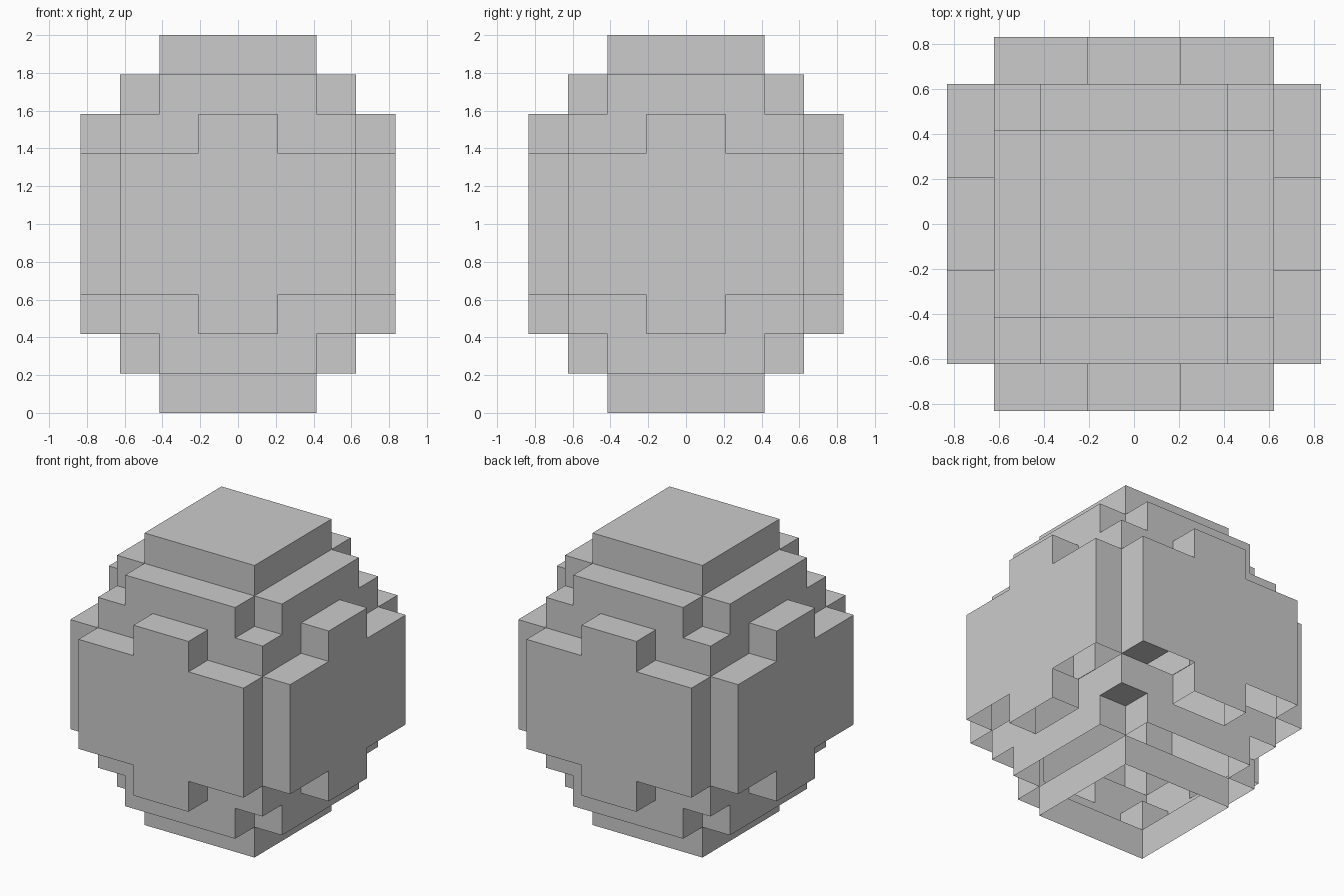
import bpy, bmesh
from mathutils import Vector

if "Cube" in bpy.data.objects:
    bpy.data.objects.remove(bpy.data.objects["Cube"])

U = 2 / 9.6                                   # block size
XY = [k * U for k in (-4, -3, -2, -1, 1, 2, 3, 4)]
Z = [0, U, 2 * U, 3 * U, 2 - 3 * U, 2 - 2 * U, 2 - U, 2]

# Plan of each layer from the pole to the middle: half-sizes (in blocks) of crossing boxes
PLANS = [
    [(2, 2)],                                 # cap
    [(3, 2), (2, 3)],                         # cross-shaped step
    [(3, 3), (4, 1), (1, 4)],                 # square step with side tabs
    [(4, 3), (3, 4)],                         # wide belt
]


def filled(i, j, k):
    if not all(0 <= n < 7 for n in (i, j, k)):
        return False
    x = abs(XY[i] + XY[i + 1]) / 2 / U
    y = abs(XY[j] + XY[j + 1]) / 2 / U
    return any(x < a and y < b for a, b in PLANS[min(k, 6 - k)])


# The only undersides that are closed: one corner notch and one belt end
CLOSED_UNDERSIDES = {(5, 5, 2), (5, 6, 3)}

bm = bmesh.new()


def add_face(cell, axis, side):
    """One wall of a cell, on the low (0) or high (1) side of an axis."""
    grids = (XY, XY, Z)
    b, c = (axis + 1) % 3, (axis + 2) % 3
    ring = [(0, 0), (1, 0), (1, 1), (0, 1)]
    if not side:
        ring.reverse()
    verts = []
    for p, q in ring:
        co = Vector()
        co[axis] = grids[axis][cell[axis] + side]
        co[b] = grids[b][cell[b] + p]
        co[c] = grids[c][cell[c] + q]
        verts.append(bm.verts.new(co))
    bm.faces.new(verts)


# Hollow shell: outer walls and tops, open underneath
for i in range(7):
    for j in range(7):
        for k in range(7):
            cell = (i, j, k)
            if not filled(*cell):
                continue
            for axis in range(3):
                for side in (0, 1):
                    other = list(cell)
                    other[axis] += 2 * side - 1
                    underside = axis == 2 and side == 0
                    if filled(*other) or (underside and cell not in CLOSED_UNDERSIDES):
                        continue
                    add_face(cell, axis, side)

bmesh.ops.remove_doubles(bm, verts=bm.verts, dist=1e-4)
bmesh.ops.dissolve_limit(bm, angle_limit=0.02, verts=bm.verts, edges=bm.edges)

mesh = bpy.data.meshes.new("stepped_block_shell")
bm.to_mesh(mesh)
bm.free()
bpy.context.collection.objects.link(bpy.data.objects.new("stepped_block_shell", mesh))
